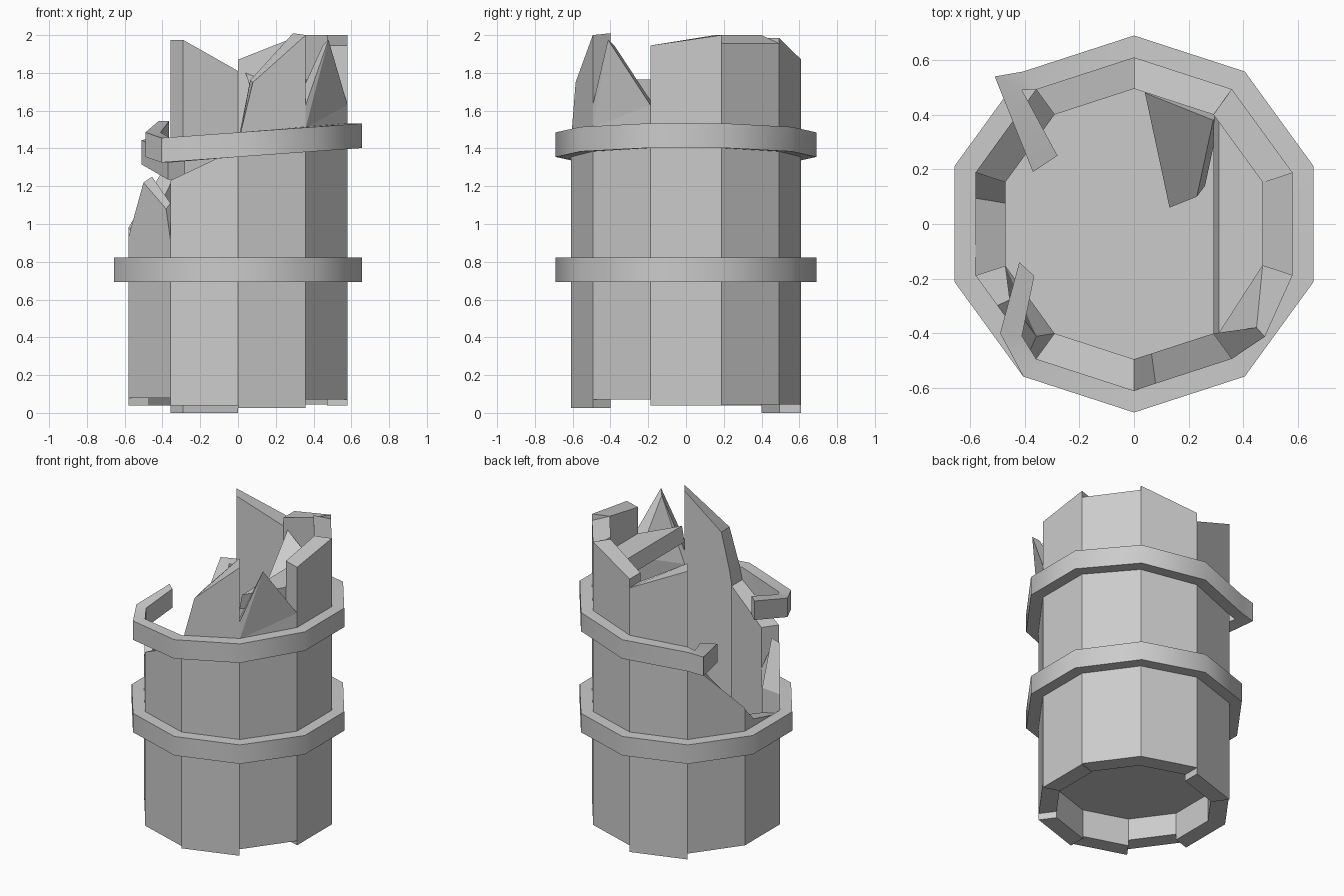
import bpy
import bmesh
from math import radians, cos, sin
from mathutils import Vector

if "Cube" in bpy.data.objects:
    bpy.data.objects.remove(bpy.data.objects["Cube"])

R_OUT, R_IN, R_HOOP = 0.61, 0.495, 0.69
UP = Vector((0, 0, 1))
ANGLES = [18 + 36 * k for k in range(10)]


def ring(r, deg):
    a = radians(deg)
    return Vector((r * cos(a), r * sin(a), 0))


def make(name, verts, faces):
    me = bpy.data.meshes.new(name)
    me.from_pydata([tuple(v) for v in verts], [], faces)
    bm = bmesh.new()
    bm.from_mesh(me)
    bmesh.ops.recalc_face_normals(bm, faces=bm.faces)
    bm.to_mesh(me)
    bm.free()
    ob = bpy.data.objects.new(name, me)
    bpy.context.collection.objects.link(ob)
    return ob


def smooth(ob):
    bpy.ops.object.select_all(action='DESELECT')
    ob.select_set(True)
    bpy.context.view_layer.objects.active = ob
    bpy.ops.object.shade_smooth_by_angle(angle=radians(40))


def prism(name, a, b):
    """Solid between two matching outlines."""
    n = len(a)
    faces = [tuple(range(n))[::-1], tuple(range(n, 2 * n))]
    faces += [(i, (i + 1) % n, (i + 1) % n + n, i + n) for i in range(n)]
    return make(name, a + b, faces)


def stave(name, index, bottom, z0, z1, breaks=(), rise=0.0, lean=(0, 0)):
    """Stave with top heights z0, z1 at its sides and broken points between.
    rise lifts the inner top edge, lean pushes inner/outer broken points outward."""
    deg = 36 * index - 18
    line = [(0, z0), *breaks, (1, z1)]
    sides = []
    for r, lift, out in ((R_IN, rise, lean[0]), (R_OUT, 0, lean[1])):
        a, b = ring(r, deg), ring(r, deg + 36)
        # Flat wall below, broken top above, so leaning points fold cleanly
        low = min(z for _, z in line) - 0.12
        base = [a + UP * bottom, b + UP * bottom, b + UP * low, a + UP * low]
        top = [a.lerp(b, t) + UP * (z + lift) + ring(out if 0 < t < 1 else 0, deg + 18)
               for t, z in line]
        sides.append(base + top)
    n, m = len(sides[0]), len(line)
    wall = (0, 1, 2, 3)
    fan = [(3, 4 + k, 5 + k) for k in range(m - 1)] + [(3, n - 1, 2)]
    loop = [0, 1, 2] + list(range(n - 1, 3, -1)) + [3]
    faces = []
    for shift in (0, n):
        faces += [tuple(i + shift for i in f) for f in [wall] + fan]
    for i, j in zip(loop, loop[1:] + loop[:1]):
        faces.append((i, j, j + n, i + n))
    return make(name, sides[0] + sides[1], faces)


def band(name, stations, closed, height=0.13):
    """Rectangular strip through stations (outer, inner, centre z)."""
    verts, faces, h = [], [], UP * height / 2
    for o, i, z in stations:
        o, i = Vector((o[0], o[1], z)), Vector((i[0], i[1], z))
        verts += [o - h, o + h, i + h, i - h]
    n = len(stations)
    for s in range(n if closed else n - 1):
        a, b = 4 * s, 4 * ((s + 1) % n)
        faces += [(a + k, b + k, b + (k + 1) % 4, a + (k + 1) % 4) for k in range(4)]
    if not closed:
        e = 4 * (n - 1)
        faces += [(0, 1, 2, 3), (e + 3, e + 2, e + 1, e)]
    smooth(make(name, verts, faces))


# Tall staves on the right and back
stave("stave_right", 0, 0.04, 1.945, 2.0)
stave("stave_back_right", 1, 0.045, 1.955, 1.955, rise=0.045)
stave("stave_back_a", 2, 0.045, 1.985, 1.87)
stave("stave_back_b", 3, 0.0, 1.81, 1.975)

# Broken staves on the left and front
stave("stave_back_left", 4, 0.04, 1.35, 0.98)
stave("stave_left", 5, 0.04, 0.97, 0.80, [(0.25, 0.87)], rise=-0.01)
stave("stave_front_left", 6, 0.08, 0.93, 0.92, [(0.36, 1.22), (0.9, 1.08)],
      rise=0.03, lean=(0.06, 0))
stave("stave_front_a", 7, 0.04, 1.23, 1.40)
stave("stave_front_b", 8, 0.025, 1.40, 2.0, [(0.05, 1.5), (0.22, 1.75)], rise=0.01)
stave("stave_front_right", 9, 0.07, 1.63, 1.63, [(0.36, 1.975)],
      rise=-0.03, lean=(0.115, 0.05))

# Barrel floor
floor = [ring(R_IN, a) for a in ANGLES]
prism("barrel_floor", [p + UP * 0.23 for p in floor], [p + UP * 0.33 for p in floor])

# Remaining lid piece along the right wall
rim = [ring(R_IN, a) for a in (-54, -18, 18, 54)]
prism("lid_remnant", [p + UP * 1.66 for p in rim],
      [p + UP * 1.765 + Vector((0.02 if p.x < 0.4 else 0, 0, 0)) for p in rim])

# Loose lid shard hanging off the back wall
shard = [Vector(p) for p in ((0.04, 0.48, 1.80), (0.13, 0.06, 1.52),
                             (0.23, 0.10, 1.52), (0.29, 0.38, 1.70))]
prism("lid_shard", [p + Vector((0.03, 0.04, -0.08)) for p in shard], shard)

# Lower hoop, complete
band("lower_hoop", [(ring(R_HOOP, a), ring(R_OUT, a), 0.757) for a in ANGLES], True)

# Upper hoop, tilted and snapped open at the left with bent ends
arc = [(ring(R_HOOP, a), ring(R_OUT, a), 1.42 + 0.072 * ring(R_HOOP, a).x)
       for a in range(234, 487, 36)]
front_end = [((-0.42, -0.14), (-0.365, -0.19), 1.48), ((-0.49, -0.40), (-0.41, -0.41), 1.42)]
back_end = [((-0.51, 0.54), (-0.41, 0.49), 1.38), ((-0.37, 0.19), (-0.28, 0.25), 1.30)]
band("upper_hoop", front_end + arc + back_end, False)
